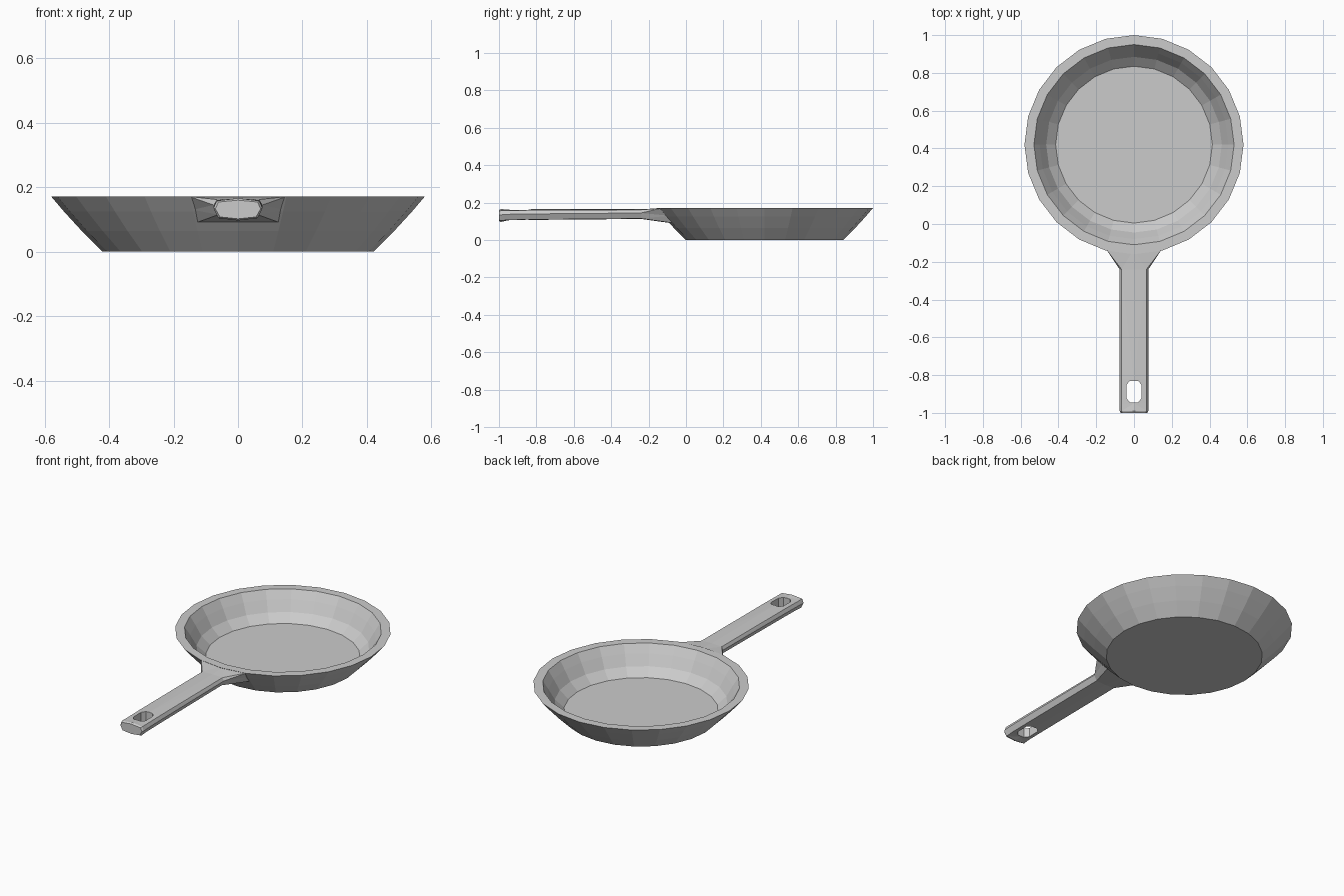
import bpy, bmesh, math

if "Cube" in bpy.data.objects:
    bpy.data.objects.remove(bpy.data.objects["Cube"])

CY = 0.42   # centre of the dish along y
SIDES = 24


def finish(bm, name):
    bmesh.ops.recalc_face_normals(bm, faces=bm.faces)
    mesh = bpy.data.meshes.new(name)
    bm.to_mesh(mesh)
    bm.free()
    obj = bpy.data.objects.new(name, mesh)
    bpy.context.collection.objects.link(obj)
    return obj


def loft(bm, rings, closed_caps=True):
    """Bridge successive rings of points, then cap both ends."""
    loops = [[bm.verts.new(p) for p in ring] for ring in rings]
    n = len(loops[0])
    for a, b in zip(loops, loops[1:]):
        for i in range(n):
            j = (i + 1) % n
            bm.faces.new((a[i], a[j], b[j], b[i]))
    if closed_caps:
        bm.faces.new(loops[0])
        bm.faces.new(loops[-1])


# Dish: one closed profile (radius, height) from underside to inner floor
profile = [(0.42, 0.0), (0.485, 0.065), (0.54, 0.125), (0.58, 0.172),
           (0.53, 0.172), (0.50, 0.125), (0.465, 0.065), (0.415, 0.02)]
bm = bmesh.new()
angles = [2 * math.pi * i / SIDES for i in range(SIDES)]
loft(bm, [[(r * math.cos(a), CY + r * math.sin(a), z) for a in angles]
          for r, z in profile])
finish(bm, "pan_dish")


def section(half):
    """Mirror a half outline (top centre to bottom centre) across x = 0."""
    return half + [(-x, y, z) for x, y, z in half[-2:0:-1]]


def bar(y, w, top, shoulder, mid, low, bottom):
    return section([(0, y, top), (w * 0.87, y, shoulder), (w, y, mid),
                    (w * 0.8, y, low), (0, y, bottom)])


# Handle: flared root set into the dish wall, eight-sided grip, bevelled end
root = section([(0, -0.13, 0.171), (0.15, -0.13, 0.171), (0.14, -0.09, 0.13),
                (0.13, -0.06, 0.09), (0, -0.075, 0.09)])
rings = [root,
         bar(-0.24, 0.076, 0.165, 0.162, 0.145, 0.115, 0.113),
         bar(-0.82, 0.076, 0.165, 0.160, 0.140, 0.110, 0.108),
         bar(-0.95, 0.076, 0.163, 0.158, 0.138, 0.108, 0.106),
         bar(-0.99, 0.076, 0.166, 0.158, 0.135, 0.104, 0.097),
         bar(-1.0, 0.070, 0.160, 0.154, 0.133, 0.108, 0.102)]
bm = bmesh.new()
loft(bm, rings)
bmesh.ops.triangulate(bm, faces=bm.faces)
handle = finish(bm, "handle")

# Hanging hole through the grip
bm = bmesh.new()
hole = [(0.022, 0.057), (0.04, 0.035), (0.04, -0.035), (0.022, -0.057),
        (-0.022, -0.057), (-0.04, -0.035), (-0.04, 0.035), (-0.022, 0.057)]
loft(bm, [[(x, -0.887 + y, z) for x, y in hole] for z in (0.0, 0.3)])
cutter = finish(bm, "hole_cutter")
cutter.hide_render = True
mod = handle.modifiers.new("hanging_hole", 'BOOLEAN')
mod.operation = 'DIFFERENCE'
mod.solver = 'EXACT'
mod.object = cutter
bpy.context.view_layer.objects.active = handle
bpy.ops.object.modifier_apply(modifier=mod.name)
bpy.data.objects.remove(cutter)
